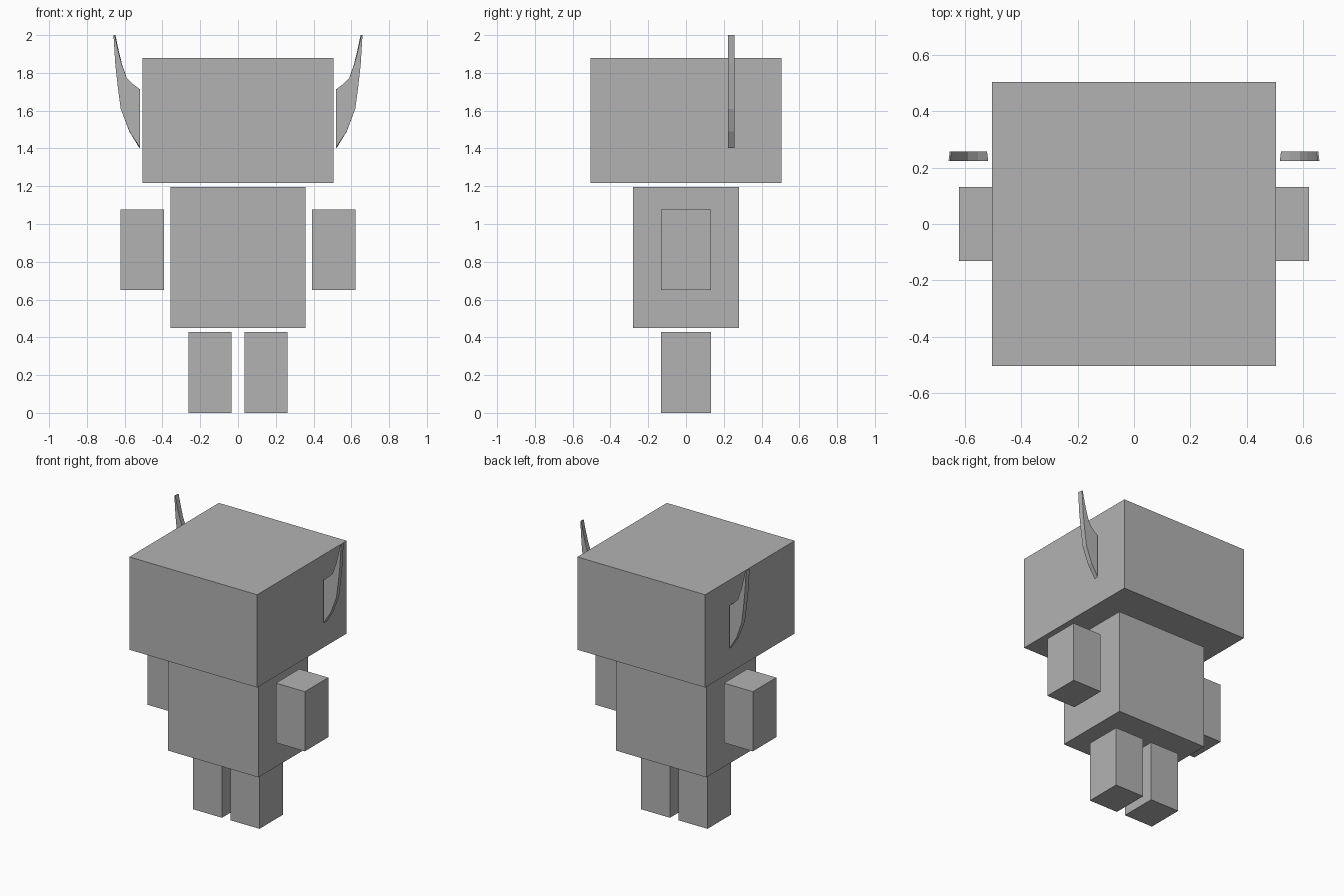
import bpy, bmesh

if "Cube" in bpy.data.objects:
    bpy.data.objects.remove(bpy.data.objects["Cube"])

grey = bpy.data.materials.new("plain grey")
grey.diffuse_color = (0.45, 0.45, 0.45, 1)
grey.use_nodes = True
grey.node_tree.nodes["Principled BSDF"].inputs["Base Color"].default_value = grey.diffuse_color


def finish(name, bm):
    bmesh.ops.recalc_face_normals(bm, faces=bm.faces)
    mesh = bpy.data.meshes.new(name)
    bm.to_mesh(mesh)
    bm.free()
    mesh.materials.append(grey)
    bpy.context.collection.objects.link(bpy.data.objects.new(name, mesh))


def block(name, x0, x1, depth, z0, z1):
    bm = bmesh.new()
    bmesh.ops.create_cube(bm, size=1)
    bmesh.ops.scale(bm, vec=(x1 - x0, depth, z1 - z0), verts=bm.verts)
    bmesh.ops.translate(bm, vec=((x0 + x1) / 2, 0, (z0 + z1) / 2), verts=bm.verts)
    finish(name, bm)


# Curved horn outline (x, z), from the lower point up the inside and down the outside
HORN = [(0.518, 1.403), (0.518, 1.712), (0.553, 1.738), (0.59, 1.775),
        (0.617, 1.85), (0.635, 1.92), (0.653, 2.0), (0.659, 2.0),
        (0.65, 1.85), (0.637, 1.73), (0.621, 1.61), (0.575, 1.49)]


def horn(name, side):
    bm = bmesh.new()
    front = bm.faces.new([bm.verts.new((side * x, 0.223, z)) for x, z in HORN])
    back = bmesh.ops.extrude_face_region(bm, geom=[front], use_keep_orig=True)["geom"]
    for v in (g for g in back if isinstance(g, bmesh.types.BMVert)):
        v.co.y = 0.257
        v.co.x = side * (0.588 + (abs(v.co.x) - 0.588) * 0.94)  # slight taper
    finish(name, bm)


# Head and body
block("head", -0.505, 0.505, 1.01, 1.217, 1.88)
block("body", -0.358, 0.358, 0.56, 0.45, 1.195)

# Paired limbs and horns
for label, s in (("left", -1), ("right", 1)):
    block(label + "_arm", *sorted((s * 0.392, s * 0.621)), 0.264, 0.65, 1.076)
    block(label + "_leg", *sorted((s * 0.034, s * 0.262)), 0.264, 0.0, 0.428)
    horn(label + "_horn", s)
